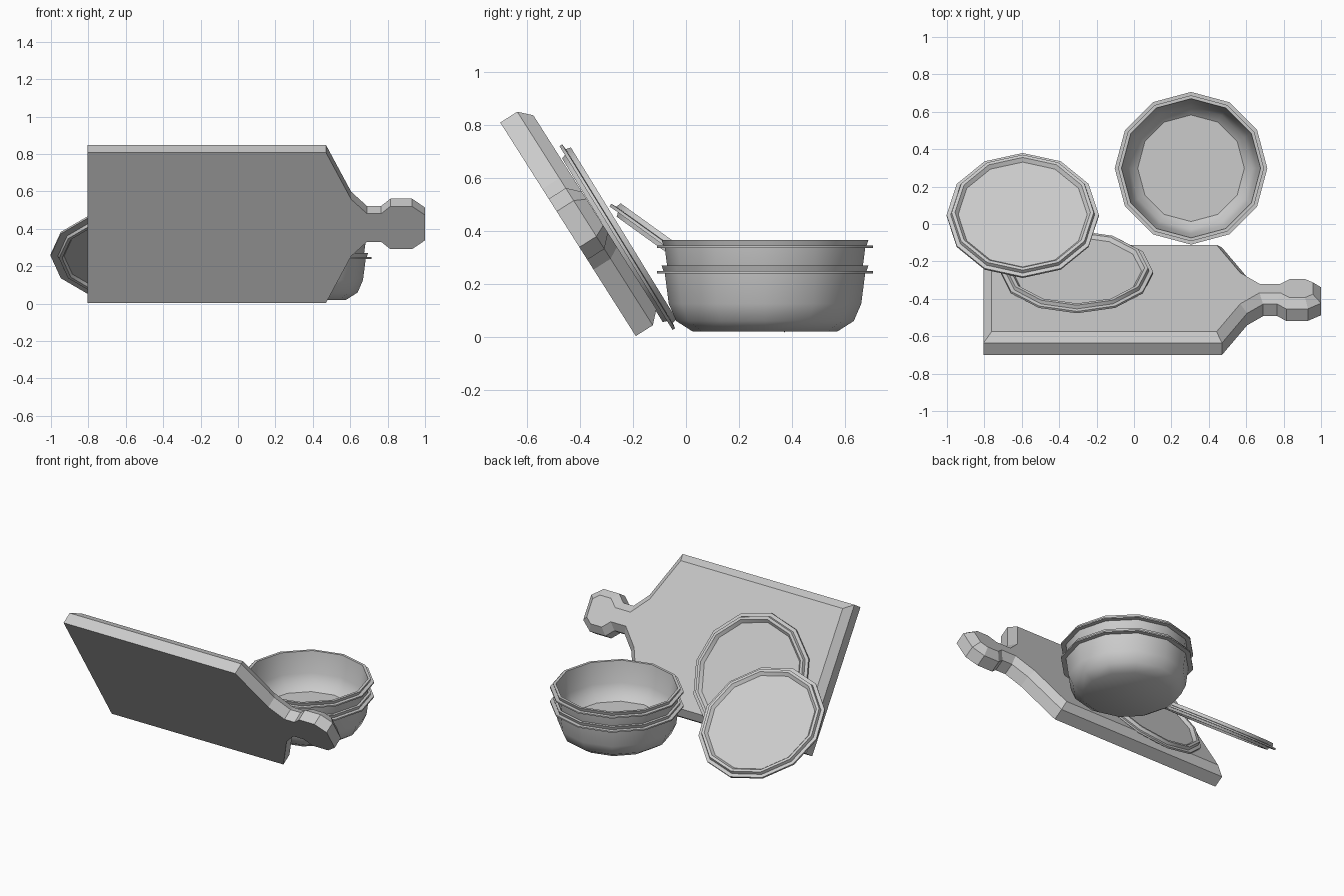
import bpy, bmesh
from math import radians, sin, cos, pi

if "Cube" in bpy.data.objects:
    bpy.data.objects.remove(bpy.data.objects["Cube"])


def finish(name, bm, loc, tilt, smooth):
    bmesh.ops.recalc_face_normals(bm, faces=bm.faces)
    mesh = bpy.data.meshes.new(name)
    bm.to_mesh(mesh)
    bm.free()
    ob = bpy.data.objects.new(name, mesh)
    bpy.context.collection.objects.link(ob)
    ob.location = loc
    ob.rotation_euler = (radians(tilt), 0, 0)
    if smooth:
        bpy.ops.object.select_all(action='DESELECT')
        ob.select_set(True)
        bpy.context.view_layer.objects.active = ob
        bpy.ops.object.shade_smooth_by_angle(angle=radians(40))
    return ob


def lathe(name, profile, loc, tilt=0, sides=12):
    """Closed turned shape: the first and last rings are capped."""
    bm = bmesh.new()
    rings = [[bm.verts.new((r * cos(2 * pi * i / sides), r * sin(2 * pi * i / sides), z))
              for i in range(sides)] for r, z in profile]
    for a, b in zip(rings, rings[1:]):
        for i in range(sides):
            j = (i + 1) % sides
            bm.faces.new((a[i], a[j], b[j], b[i]))
    bm.faces.new(rings[0])
    bm.faces.new(rings[-1])
    return finish(name, bm, loc, tilt, True)


# Cutting board: symmetric paddle outline, thickened, chamfered on the back face
half = [(-0.805, 0.477), (0.47, 0.477), (0.605, 0.18), (0.69, 0.089),
        (0.765, 0.089), (0.815, 0.136), (0.93, 0.136), (1.0, 0.08)]
outline = half + [(x, -y) for x, y in reversed(half)]
bm = bmesh.new()
front = bm.faces.new([bm.verts.new((x, y, 0)) for x, y in outline])
bm.normal_update()
if front.normal.z > 0:
    front.normal_flip()
ext = bmesh.ops.extrude_face_region(bm, geom=[front], use_keep_orig=True)
back_verts = [g for g in ext['geom'] if isinstance(g, bmesh.types.BMVert)]
back = next(g for g in ext['geom'] if isinstance(g, bmesh.types.BMFace))
bmesh.ops.translate(bm, verts=back_verts, vec=(0, 0, 0.076))
bmesh.ops.recalc_face_normals(bm, faces=bm.faces)
bmesh.ops.inset_region(bm, faces=[back], thickness=0.044, use_even_offset=True)
bmesh.ops.translate(bm, verts=list(back.verts), vec=(0, 0, 0.044))
finish("cutting_board", bm, (0, -0.445, 0.406), -57.6, False)

# Two nested bowls with a thin flange below the rim
bowl = [(0.272, 0.02), (0.335, 0.06), (0.363, 0.125), (0.378, 0.24), (0.408, 0.24),
        (0.408, 0.249), (0.383, 0.249), (0.39, 0.27), (0.372, 0.27),
        (0.352, 0.13), (0.328, 0.07), (0.285, 0.035)]
for name, z in (("lower_bowl", 0), ("upper_bowl", 0.095)):
    lathe(name, bowl, (0.305, 0.298, z))

# Two lids: one against the board, one leaning on the first
lid = [(0.335, 0), (0.345, -0.016), (0.362, -0.016), (0.368, 0), (0.407, 0),
       (0.407, 0.012), (0.385, 0.014), (0.38, 0.034), (0.362, 0.034), (0.345, 0.015)]
lathe("lid_on_board", lid, (-0.305, -0.264, 0.373), -58.4)
lathe("lid_in_front", lid, (-0.595, 0.042, 0.255), -35.7)
